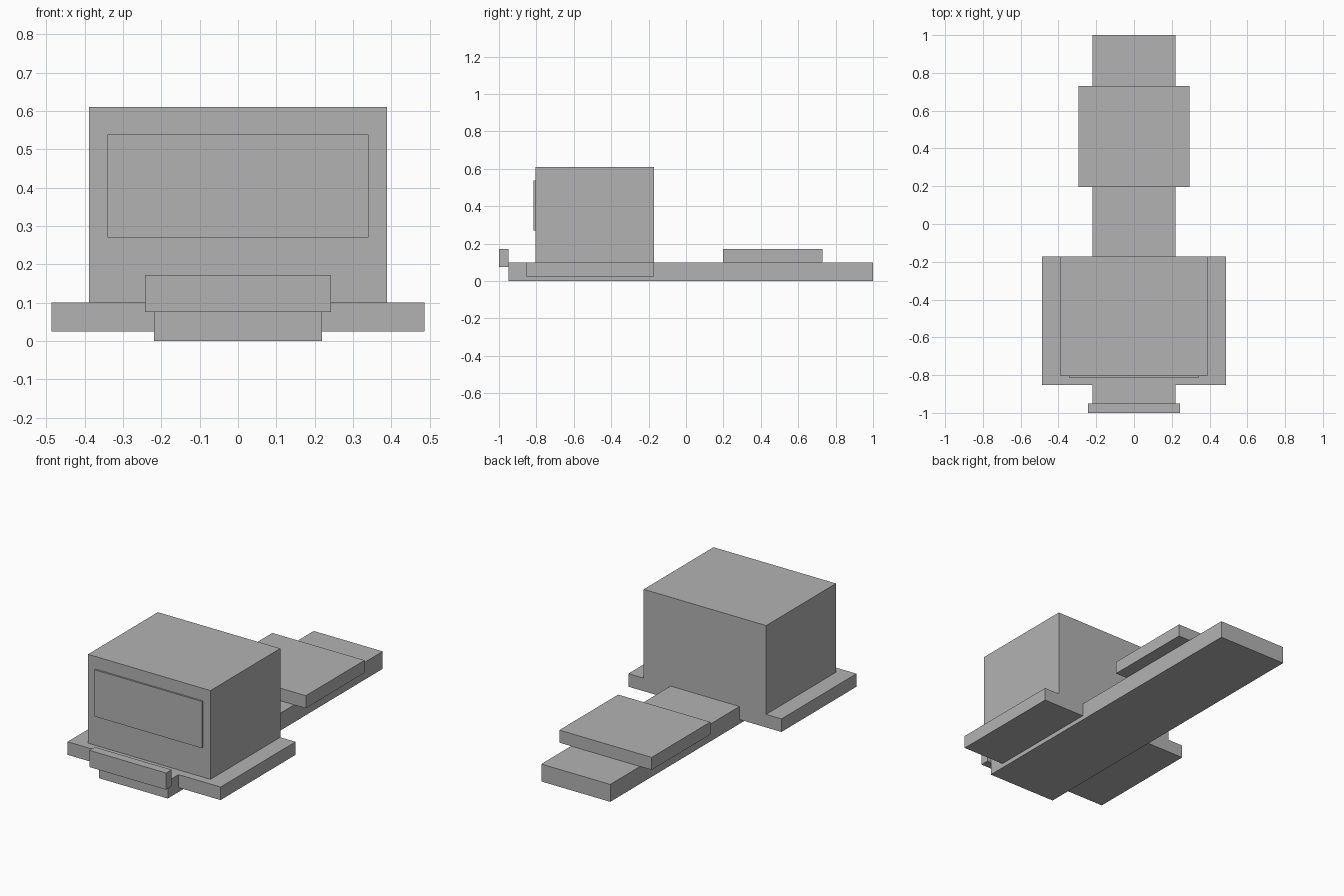
import bpy

if "Cube" in bpy.data.objects:
    bpy.data.objects.remove(bpy.data.objects["Cube"])

# Single paint colour
grey = bpy.data.materials.new("light_grey")
grey.diffuse_color = (0.45, 0.45, 0.45, 1)
grey.use_nodes = True
grey.node_tree.nodes["Principled BSDF"].inputs["Base Color"].default_value = grey.diffuse_color


def box(name, half_width, y0, y1, z0, z1):
    """Box centred on x = 0, spanning the given y and z ranges."""
    bpy.ops.mesh.primitive_cube_add(size=1)
    ob = bpy.context.object
    ob.name = name
    ob.location = (0, (y0 + y1) / 2, (z0 + z1) / 2)
    ob.scale = (2 * half_width, y1 - y0, z1 - z0)
    bpy.ops.object.transform_apply(location=True, rotation=False, scale=True)
    ob.data.materials.append(grey)
    return ob


# Long frame rail running front to back
box("chassis", 0.219, -0.95, 1.0, 0.0, 0.1)

# Wide step plate under the cab
box("cab_platform", 0.486, -0.852, -0.172, 0.025, 0.1)

# Cab body and its raised windscreen panel
box("cab", 0.389, -0.805, -0.172, 0.1, 0.61)
box("windscreen", 0.341, -0.815, -0.805, 0.27, 0.538)

# Front bumper
box("bumper", 0.243, -1.0, -0.95, 0.076, 0.172)

# Raised plate over the rear frame
box("rear_plate", 0.293, 0.197, 0.73, 0.1, 0.172)
